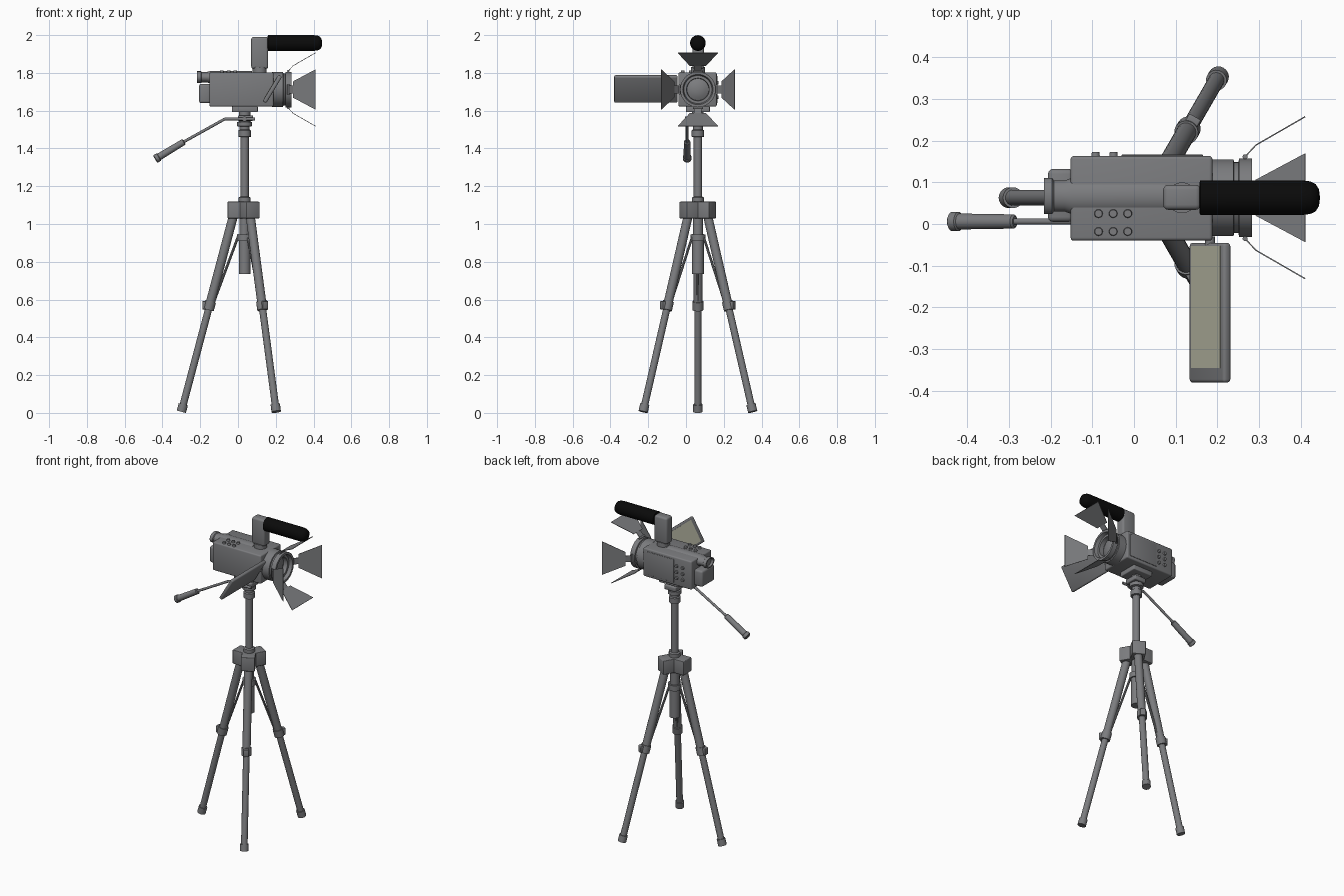
import bpy, bmesh, math
from mathutils import Vector, Matrix

if "Cube" in bpy.data.objects:
    bpy.data.objects.remove(bpy.data.objects["Cube"])


def material(name, rgb):
    m = bpy.data.materials.new(name)
    m.diffuse_color = (*rgb, 1)
    m.use_nodes = True
    m.node_tree.nodes["Principled BSDF"].inputs["Base Color"].default_value = m.diffuse_color
    return m


GREY = material("grey_metal", (0.2, 0.203, 0.212))
BLACK = material("black_foam", (0.003, 0.003, 0.003))
SCREEN = material("pale_screen", (0.46, 0.46, 0.36))
AX, AY = 0.035, 0.063      # tripod axis
CY, CZ = 0.063, 1.712      # lens axis


def finish(name, bm, mat=GREY, smooth=True):
    bmesh.ops.recalc_face_normals(bm, faces=bm.faces)
    me = bpy.data.meshes.new(name)
    bm.to_mesh(me)
    bm.free()
    me.materials.append(mat)
    ob = bpy.data.objects.new(name, me)
    bpy.context.collection.objects.link(ob)
    if smooth:
        bpy.ops.object.select_all(action='DESELECT')
        bpy.context.view_layer.objects.active = ob
        ob.select_set(True)
        bpy.ops.object.shade_smooth_by_angle(angle=math.radians(35))
    return ob


def box(name, lo, hi, bevel=0.0, mat=GREY, matrix=None):
    lo, hi = Vector(lo), Vector(hi)
    bm = bmesh.new()
    bmesh.ops.create_cube(bm, size=1)
    for v in bm.verts:
        v.co = (lo + hi) / 2 + v.co * (hi - lo)
    if bevel:
        bmesh.ops.bevel(bm, geom=bm.edges[:], offset=bevel, segments=3, profile=0.5, affect='EDGES')
    if matrix:
        bm.transform(matrix)
    return finish(name, bm, mat)


def lathe(name, start, direction, profile, mat=GREY, segs=32, squash=1.0):
    """Revolve (distance, radius) points about an axis and cap both ends."""
    rot = Vector(direction).to_track_quat('Z', 'Y').to_matrix().to_4x4()
    bm = bmesh.new()
    rings = [[bm.verts.new((r * math.cos(2 * math.pi * i / segs), r * math.sin(2 * math.pi * i / segs), d))
              for i in range(segs)] for d, r in profile]
    for a, b in zip(rings, rings[1:]):
        for i in range(segs):
            j = (i + 1) % segs
            bm.faces.new((a[i], a[j], b[j], b[i]))
    bm.faces.new(rings[0][::-1])
    bm.faces.new(rings[-1])
    bm.transform(rot)
    bm.transform(Matrix.Diagonal((1, 1, squash, 1)))
    bm.transform(Matrix.Translation(start))
    return finish(name, bm, mat)


def rod(name, a, b, r0, r1=None, segs=20):
    a, b = Vector(a), Vector(b)
    return lathe(name, a, b - a, [(0, r0), ((b - a).length, r1 or r0)], segs=segs)


# tripod legs, hub arms and braces
for n, deg in enumerate((180, 60, -60)):
    ang = math.radians(deg)
    spin = Matrix.Translation((AX, AY, 0)) @ Matrix.Rotation(ang, 4, 'Z')
    foot, top = Vector((0.335, 0, 0.006)), Vector((0.055, 0, 1.06))

    def at(z):
        return foot.lerp(top, (z - foot.z) / (top.z - foot.z))

    for part, z0, z1, r in (("foot", 0.006, 0.045, 0.025), ("lower_leg", 0.04, 0.57, 0.019),
                            ("leg_clamp", 0.545, 0.59, 0.029), ("upper_leg", 0.57, 1.06, 0.024)):
        rod(f"{part}_{n}", spin @ at(z0), spin @ at(z1), r)
    c = at(0.568)
    box(f"clamp_lever_{n}", (c.x + 0.018, -0.016, 0.548), (c.x + 0.038, 0.016, 0.592), 0.004, matrix=spin)
    box(f"hub_arm_{n}", (0, -0.04, 1.03), (0.09, 0.04, 1.118), 0.004, matrix=spin)
    rod(f"brace_{n}", spin @ Vector((0.03, 0, 0.945)), spin @ (at(0.59) - Vector((0.018, 0, 0))), 0.007, segs=8)

# centre column, stacked as (height, radius)
lathe("centre_column", (AX, AY, 0), (0, 0, 1), [
    (0.735, 0.031), (0.91, 0.031), (0.91, 0.04), (0.945, 0.04), (0.945, 0.027), (1.11, 0.027),
    (1.11, 0.032), (1.14, 0.032), (1.145, 0.022), (1.46, 0.022), (1.462, 0.033), (1.495, 0.033),
    (1.5, 0.026), (1.515, 0.026), (1.518, 0.04), (1.54, 0.04), (1.542, 0.03), (1.6, 0.03)])
box("pan_head", (0.0, 0.02, 1.545), (0.08, 0.106, 1.575), 0.006)
box("mount_plate", (-0.032, 0.0, 1.592), (0.105, 0.126, 1.623), 0.005)

# pan handle
HY = 0.006
rod("handle_arm", (0.09, HY, 1.556), (-0.07, HY, 1.556), 0.008)
rod("handle_pivot", (0.035, HY - 0.01, 1.556), (0.035, 0.06, 1.556), 0.013)
rod("handle_rod", (-0.068, HY, 1.557), (-0.3, HY, 1.428), 0.0075)
lathe("handle_grip", (-0.285, HY, 1.436), (-0.155, 0, -0.094), [
    (0, 0.012), (0.004, 0.017), (0.155, 0.019), (0.158, 0.023), (0.176, 0.023), (0.18, 0.018)])

# camera body
box("camera_body", (-0.152, -0.04, 1.622), (0.188, 0.163, 1.802), 0.008)
box("battery", (-0.206, 0.005, 1.64), (-0.145, 0.132, 1.742), 0.012)
lathe("viewfinder_tube", (-0.216, 0.067, 1.777), (1, 0, 0), [
    (0.012, 0.028), (0.0, 0.034), (0.0, 0.043), (0.02, 0.043), (0.024, 0.037), (0.05, 0.037),
    (0.068, 0.044), (0.29, 0.044)], squash=0.74)
box("side_panel", (-0.03, 0.16, 1.64), (0.165, 0.166, 1.785), 0.002)

# buttons on the top and on the far side
for i in range(3):
    for j in range(2):
        x, y = -0.085 + 0.035 * i, -0.018 + 0.043 * j
        rod(f"top_button_{i}{j}", (x, y, 1.8), (x, y, 1.812), 0.0105, 0.009)
        x, z = -0.092 + 0.043 * j, 1.672 + 0.038 * i
        rod(f"side_button_{i}{j}", (x, 0.16, z), (x, 0.172, z), 0.0105, 0.009)

# lens with hood and recessed glass
lathe("lens_hood", (0, CY, CZ), (1, 0, 0), [
    (0.18, 0.092), (0.238, 0.092), (0.24, 0.085), (0.25, 0.085), (0.252, 0.094), (0.283, 0.094),
    (0.283, 0.08), (0.262, 0.074), (0.262, 0.06), (0.235, 0.058), (0.244, 0.04), (0.249, 0.02),
    (0.25, 0.003)], segs=48)

# four barn doors, each a hinge, a bent tab and a flared flap
for k, side in enumerate(("top", "left", "bottom", "right")):
    m = Matrix.Translation((0, CY, CZ)) @ Matrix.Rotation(k * math.pi / 2, 4, 'X')
    bm = bmesh.new()
    rows = [[bm.verts.new((x, s * w, h)) for s in (-1, 1)] for x, h, w in
            ((0.266, 0.098, 0.02), (0.292, 0.126, 0.02), (0.292, 0.126, 0.043), (0.41, 0.194, 0.106))]
    for a, b in (rows[:2], rows[2:]):
        bm.faces.new((a[0], a[1], b[1], b[0]))
    bm.transform(m)
    door = finish(f"barn_door_{side}", bm, smooth=False)
    mod = door.modifiers.new("thickness", 'SOLIDIFY')
    mod.thickness, mod.offset = 0.003, 0
    rod(f"door_hinge_{side}", m @ Vector((0.266, -0.026, 0.098)), m @ Vector((0.266, 0.026, 0.098)), 0.006, segs=12)

# fold-out screen, tilted back about the y axis
tilt = Matrix.Translation((0.182, 0, 1.715)) @ Matrix.Rotation(math.radians(31), 4, 'Y')
box("screen_case", (-0.011, -0.38, -0.082), (0.011, -0.045, 0.082), 0.008, matrix=tilt)
box("screen_panel", (-0.0125, -0.345, -0.068), (-0.009, -0.053, 0.068), mat=SCREEN, matrix=tilt)
rod("screen_hinge", (0.182, -0.06, 1.715), (0.182, -0.03, 1.715), 0.012)

# microphone and its post
rod("mic_base", (0.115, CY, 1.795), (0.115, CY, 1.83), 0.037)
box("mic_post", (0.07, 0.034, 1.822), (0.16, 0.094, 1.99), 0.012)
lathe("microphone", (0.157, CY, 1.958), (1, 0, 0), [
    (0, 0.036), (0.002, 0.0415), (0.245, 0.0415), (0.265, 0.039), (0.278, 0.033),
    (0.286, 0.02), (0.288, 0.005)], mat=BLACK)
